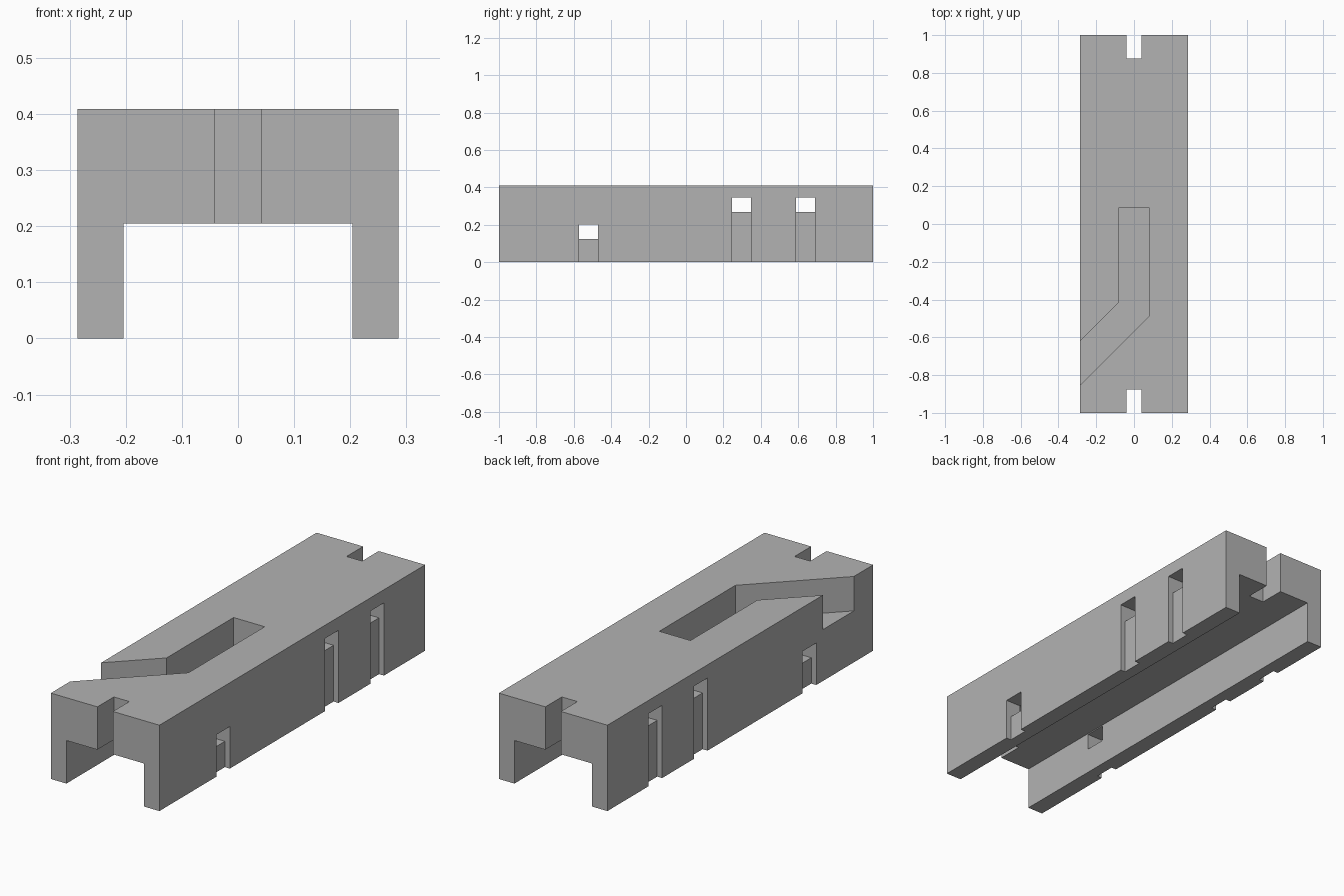
import bpy
import bmesh
from mathutils import Vector

cube = bpy.data.objects.get("Cube")
if cube:
    bpy.data.objects.remove(cube, do_unlink=True)

HALF_W, HEIGHT = 0.286, 0.409
INNER_W, CHANNEL = 0.204, 0.205
RECESS = 0.026      # depth of the shallow side grooves
SLOT_FLOOR = 0.245

grey = bpy.data.materials.new("plain grey")
grey.use_nodes = True
colour = (0.45, 0.45, 0.45, 1)
grey.diffuse_color = colour
grey.node_tree.nodes["Principled BSDF"].inputs["Base Color"].default_value = colour


def prism(name, outline, extrusion):
    """Solid made by extruding a closed 3D outline along a vector."""
    bm = bmesh.new()
    face = bm.faces.new([bm.verts.new(p) for p in outline])
    result = bmesh.ops.extrude_face_region(bm, geom=[face])
    moved = [v for v in result["geom"] if isinstance(v, bmesh.types.BMVert)]
    bmesh.ops.translate(bm, verts=moved, vec=Vector(extrusion))
    bmesh.ops.recalc_face_normals(bm, faces=bm.faces)
    mesh = bpy.data.meshes.new(name)
    bm.to_mesh(mesh)
    bm.free()
    obj = bpy.data.objects.new(name, mesh)
    bpy.context.collection.objects.link(obj)
    mesh.materials.append(grey)
    return obj


def box(name, x, y, z):
    outline = [(x[0], y[0], z[0]), (x[1], y[0], z[0]),
               (x[1], y[1], z[0]), (x[0], y[1], z[0])]
    return prism(name, outline, (0, 0, z[1] - z[0]))


def cut(target, cutter):
    """Subtract the cutter, apply the result and discard the cutter."""
    mod = target.modifiers.new("cut", "BOOLEAN")
    mod.operation, mod.solver, mod.object = "DIFFERENCE", "EXACT", cutter
    bpy.context.view_layer.update()
    graph = bpy.context.evaluated_depsgraph_get()
    mesh = bpy.data.meshes.new_from_object(target.evaluated_get(graph))
    target.modifiers.clear()
    target.data = mesh
    bpy.data.objects.remove(cutter, do_unlink=True)


# Channel-shaped body
profile = [(-HALF_W, 0), (-INNER_W, 0), (-INNER_W, CHANNEL), (INNER_W, CHANNEL),
           (INNER_W, 0), (HALF_W, 0), (HALF_W, HEIGHT), (-HALF_W, HEIGHT)]
body = prism("channel_body", [(x, -1, z) for x, z in profile], (0, 2, 0))

# Notches through the top slab at both ends
for end in (-1, 1):
    cut(body, box("end_notch", (-0.041, 0.041),
                  sorted((end * 0.876, end * 1.1)), (0.1, 0.5)))

# Cross holes with a shallow groove below each on both sides
for y, z_low, z_high in ((-0.521, 0.123, 0.2), (0.297, 0.268, 0.346), (0.639, 0.268, 0.346)):
    span = (y - 0.051, y + 0.051)
    cut(body, box("cross_hole", (-0.4, 0.4), span, (z_low, z_high)))
    for side in (-1, 1):
        edges = sorted((side * (HALF_W - RECESS), side * 0.4))
        cut(body, box("side_groove", edges, span, (-0.1, z_high)))

# Bent blind slot in the top, running out diagonally on one side
path = [(-0.083, 0.085), (-0.083, -0.419), (-0.386, -0.722),
        (-0.386, -0.955), (0.081, -0.488), (0.081, 0.085)]
cut(body, prism("bent_slot", [(x, y, SLOT_FLOOR) for x, y in path], (0, 0, 0.3)))
